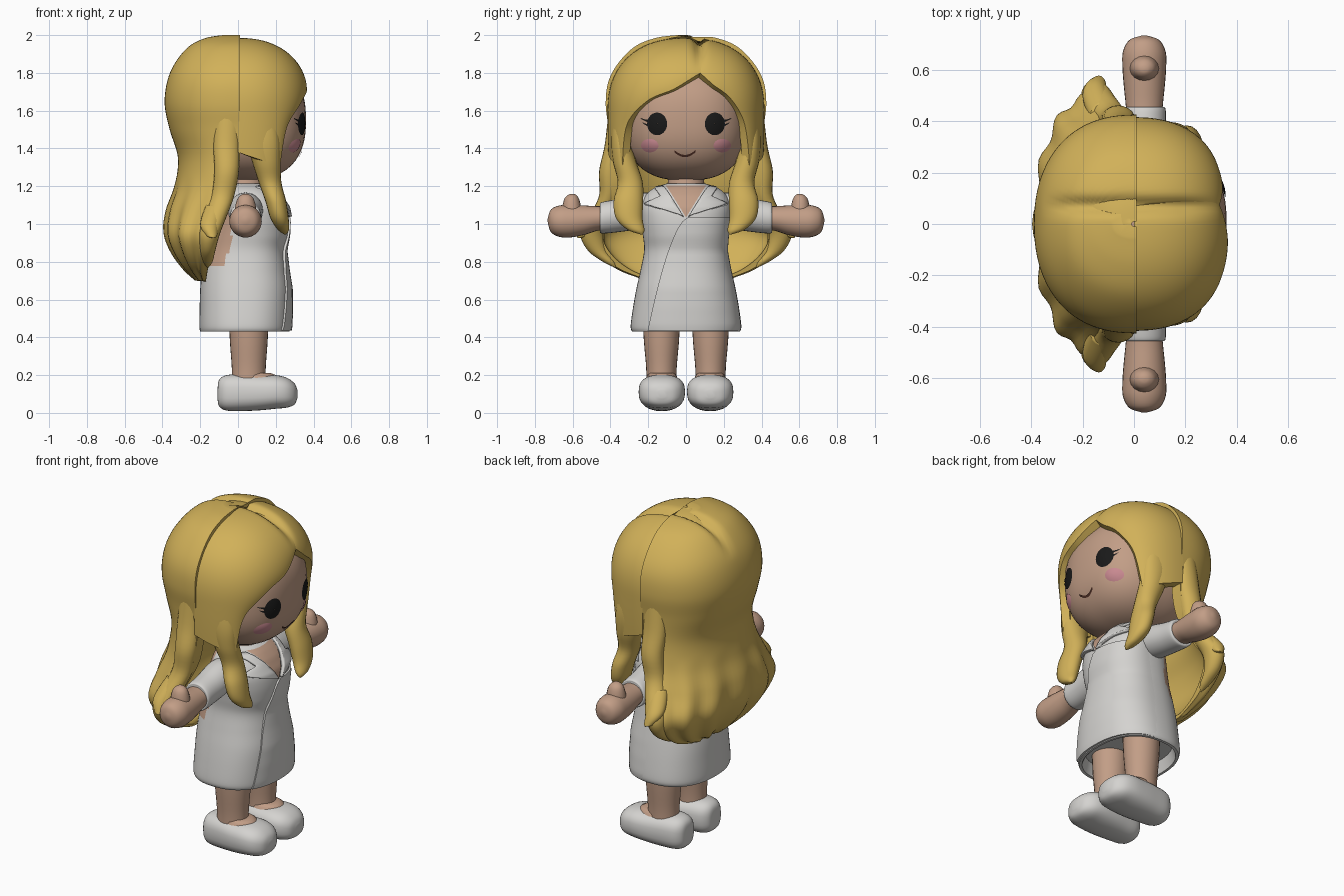
import bpy, bmesh
from math import sin, cos, pi, asin, exp
from mathutils import Vector

if "Cube" in bpy.data.objects:
    bpy.data.objects.remove(bpy.data.objects["Cube"])

def material(name, r, g, b):
    m = bpy.data.materials.new(name)
    m.diffuse_color = (r, g, b, 1)
    m.use_nodes = True
    m.node_tree.nodes["Principled BSDF"].inputs["Base Color"].default_value = m.diffuse_color
    return m

HAIR = material("golden hair", .64, .44, .10)
SKIN = material("skin", .54, .34, .24)
WHITE = material("white cloth", .66, .65, .63)
BLACK = material("black", .01, .01, .01)
PINK = material("cheek pink", .58, .25, .28)
MOUTH = material("mouth brown", .08, .03, .02)

def finish(name, bm, mats):
    me = bpy.data.meshes.new(name)
    bm.to_mesh(me)
    bm.free()
    for m in mats:
        me.materials.append(m)
    for p in me.polygons:
        p.use_smooth = True
    ob = bpy.data.objects.new(name, me)
    bpy.context.collection.objects.link(ob)
    bpy.context.view_layer.objects.active = ob
    ob.select_set(True)
    bpy.ops.object.shade_smooth_by_angle(angle=.9)
    ob.select_set(False)
    return ob

def loft(name, rings, mat, rule=None, extra=None):
    """Skin closed rings of points and cap both ends."""
    bm = bmesh.new()
    vs = [[bm.verts.new(p) for p in r] for r in rings]
    n = len(vs[0])
    for a, b in zip(vs, vs[1:]):
        for i in range(n):
            bm.faces.new((a[i], a[(i + 1) % n], b[(i + 1) % n], b[i]))
    bm.faces.new(vs[0])
    bm.faces.new(vs[-1])
    bmesh.ops.recalc_face_normals(bm, faces=bm.faces)
    if rule:
        for f in bm.faces:
            f.material_index = int(rule(f.calc_center_median()))
    return finish(name, bm, [mat] + ([extra] if extra else []))

def sheet(name, f, nu, nv, mat, thick=0):
    """Open patch of f(u, v), turned to face +x."""
    bm = bmesh.new()
    vs = [[bm.verts.new(f(i / nu, j / nv)) for j in range(nv + 1)] for i in range(nu + 1)]
    for i in range(nu):
        for j in range(nv):
            bm.faces.new((vs[i][j], vs[i + 1][j], vs[i + 1][j + 1], vs[i][j + 1]))
    bm.normal_update()
    if sum(q.normal.x * q.calc_area() for q in bm.faces) < 0:
        bmesh.ops.reverse_faces(bm, faces=bm.faces)
    ob = finish(name, bm, [mat])
    if thick:
        m = ob.modifiers.new("thickness", 'SOLIDIFY')
        m.thickness, m.offset = thick, -1
    return ob

def at(keys, t):
    """Catmull-Rom value of the key tuples at t in 0..1."""
    s = t * (len(keys) - 1)
    i = min(int(s), len(keys) - 2)
    u = s - i
    k = [keys[max(0, min(len(keys) - 1, i + d))] for d in (-1, 0, 1, 2)]
    return [.5 * (2 * b + (c - a) * u + (2 * a - 5 * b + 4 * c - d) * u * u
                  + (3 * b - a - 3 * c + d) * u ** 3) for a, b, c, d in zip(*k)]

def smooth(keys, n):
    return [at(keys, i / n) for i in range(n + 1)]

def ell(c, a, b, n=28):
    """Ellipse round c spanned by the vectors a and b."""
    c, a, b = Vector(c), Vector(a), Vector(b)
    return [c + a * cos(2 * pi * i / n) + b * sin(2 * pi * i / n) for i in range(n)]

def spow(v, e):
    return abs(v) ** e * (1 if v >= 0 else -1)

# Head: slightly squared ellipsoid
HC, HR, P = Vector((.03, 0, 1.55)), (.33, .33, .32), 2.5
bm = bmesh.new()
bmesh.ops.create_uvsphere(bm, u_segments=48, v_segments=32, radius=1)
for v in bm.verts:
    k = sum(abs(c) ** P for c in v.co) ** (-1 / P)
    v.co = HC + Vector([c * k * r for c, r in zip(v.co, HR)])
finish("head", bm, [SKIN])

def on_face(y, z, off=.006):
    q = 1 - abs(y / HR[1]) ** P - abs((z - HC.z) / HR[2]) ** P
    return (HC.x + HR[0] * max(q, 0) ** (1 / P) + off, y, z)

# Eyes, lashes, cheeks and mouth as thin plates on the face
def disc(name, y, z, ry, rz, mat):
    sheet(name, lambda u, v: on_face(y + ry * max(v, .02) * cos(2 * pi * u),
                                     z + rz * max(v, .02) * sin(2 * pi * u),
                                     .003 + .006 * (1 - v * v)), 28, 6, mat)

for s in (-1, 1):
    disc("eye", s * .153, 1.53, .053, .06, BLACK)
    disc("cheek", s * .192, 1.415, .046, .036, PINK)
    for dz, ln in ((.015, .05), (-.008, .04)):
        sheet("eyelash", lambda u, v: on_face(s * (.19 + ln * u),
              1.53 + dz + .015 * u * u + (v - .5) * .016 * (1 - .8 * u)), 6, 2, BLACK)
sheet("mouth", lambda u, v: on_face(-.006 + (u - .5) * .11,
      1.36 + .1 * (u - .5) ** 2 + (v - .5) * .012), 16, 2, MOUTH)

# Neck and necklace
loft("neck", [ell((.04, 0, z), (r, 0, 0), (0, r, 0)) for z, r in ((1.08, .13), (1.18, .10), (1.3, .09))], SKIN)
bpy.ops.mesh.primitive_torus_add(major_radius=.115, minor_radius=.009, major_segments=40,
                                 minor_segments=8, location=(.05, 0, 1.195), rotation=(0, .2, 0))
bpy.context.object.name = "necklace"
bpy.context.object.data.materials.append(WHITE)

# Dress body: keys are z, back x, front x, half width
DRESS = [(.43, -.2, .272, .285), (.46, -.205, .277, .293), (.56, -.203, .28, .28), (.66, -.2, .278, .262),
         (.76, -.19, .262, .24), (.86, -.17, .25, .222), (.94, -.15, .265, .228), (1.02, -.13, .268, .237),
         (1.09, -.11, .255, .238), (1.15, -.09, .22, .215), (1.19, -.07, .18, .17), (1.215, -.04, .14, .1)]

def dress_at(z):
    for a, b in zip(DRESS, DRESS[1:]):
        if z <= b[0]:
            break
    t = min(1, max(0, (z - a[0]) / (b[0] - a[0])))
    return [p + (q - p) * t for p, q in zip(a, b)]

def dress_pt(z, th, off=0, key=None):
    _, xb, xf, w = key or dress_at(z)
    c, r = (xb + xf) / 2, (xf - xb) / 2
    return (c + (r + off) * spow(cos(th), .85), (w + off) * spow(sin(th), .85), z)

def dress_front(y, z, off):
    w = dress_at(z)[3]
    return dress_pt(z, asin(spow(max(-.97, min(.97, y / w)), 1 / .85)), off)

hem = [(.5, -.17, .245, .25), (.43, -.185, .258, .268)]
rings = [[dress_pt(k[0], 2 * pi * i / 72, 0, k) for i in range(72)] for k in hem + smooth(DRESS, 66)]
loft("dress", rings, WHITE,
     lambda c: c.z > .77 and c.x < -.03 - .06 * max(0, (1 - c.z) / .24) ** 2, SKIN)

# Wrapped front panel with a diagonal edge
rows = []
for i in range(31):
    z = .435 + .6 * i / 30
    y0 = .01 - .205 * (1 - i / 30) ** .6
    a0 = asin(spow(y0 / dress_at(z)[3], 1 / .85))
    ths = [a0 + (1.5 - a0) * j / 20 for j in range(21)]
    rows.append([dress_pt(z, t, .012 * (1 - (j / 20) ** 3)) for j, t in enumerate(ths)]
                + [dress_pt(z, t, -.02) for t in reversed(ths)])
loft("wrap_panel", rows, WHITE)

# Neckline and collar lapels
sheet("neckline", lambda u, v: dress_front((2 * u - 1) * .6 * .17 * v, 1.035 + .17 * v, .008), 12, 14, SKIN)
for s in (-1, 1):
    def lapel(u, v):
        a = Vector((.012, 1.04)).lerp(Vector((.105, 1.205)), v)
        b = Vector((.09, 1.085)).lerp(Vector((.15, 1.2)), v) if v > .5 else \
            Vector((.03, 1.05)).lerp(Vector((.205, 1.11)), v * 2)
        p = a.lerp(b, u)
        return dress_front(s * p.x, p.y, .022)
    sheet("collar_lapel", lapel, 8, 16, WHITE, .018)

for s in (-1, 1):
    # Arms: keys are y, z, x radius, z radius
    def limb(name, keys, mat, n=24):
        loft(name, [ell((.04, s * y, z), (a, 0, 0), (0, 0, b)) for y, z, a, b in smooth(keys, n)], mat)
    limb("sleeve", [(.14, 1.08, .09, .08), (.24, 1.07, .092, .095), (.36, 1.045, .085, .088),
                    (.445, 1.033, .083, .083), (.455, 1.033, .07, .07)], WHITE)
    limb("arm", [(.36, 1.035, .065, .062), (.46, 1.03, .072, .064), (.54, 1.02, .08, .078),
                 (.61, 1.015, .085, .086), (.67, 1.015, .083, .083), (.715, 1.017, .058, .06), (.732, 1.02, .01, .01)], SKIN)
    loft("thumb", [ell((.04, s * y, z), (r, 0, 0), (0, r * .9, 0), 16) for y, z, r in
                   smooth([(.6, 1.03, .06), (.605, 1.09, .055), (.605, 1.135, .042), (.603, 1.155, .022), (.602, 1.16, .004)], 14)], SKIN)
    # Legs, feet and shoes
    loft("leg", [ell((.057, s * .13, z), (a, 0, 0), (0, b, 0)) for z, a, b in
                 smooth([(.14, .09, .08), (.24, .09, .081), (.38, .1, .093), (.52, .105, .1)], 12)], SKIN)
    loft("foot", [ell((.1, s * .128, z), (a, 0, 0), (0, b, 0)) for z, a, b in
                  ((.15, .12, .09), (.2, .1, .078), (.212, .07, .06))], SKIN)
    shoe = [(-.108, .07, .13, .02), (-.1, .035, .175, .06), (-.06, .012, .2, .092), (.03, .01, .205, .108),
            (.12, .014, .202, .119), (.2, .022, .2, .122), (.26, .028, .185, .107), (.3, .045, .155, .07), (.315, .08, .12, .02)]
    loft("shoe", [[(x, s * .128 + w * spow(cos(2 * pi * i / 32), .8),
                    (a + b) / 2 + (b - a) / 2 * spow(sin(2 * pi * i / 32), .75)) for i in range(32)]
                  for x, a, b, w in smooth(shoe, 32)], WHITE)

# Back hair: crescent rings, keys are z, half width, back x, edge x
BACK = [(2.0, .05, -.08, .01), (1.985, .16, -.17, .01), (1.94, .27, -.26, .01), (1.85, .36, -.335, .01),
        (1.75, .412, -.376, .01), (1.63, .425, -.388, .01), (1.5, .41, -.362, .01), (1.35, .405, -.318, .01),
        (1.2, .42, -.335, -.01), (1.07, .46, -.375, -.06), (.95, .51, -.382, -.12), (.85, .47, -.345, -.14),
        (.76, .36, -.28, -.16), (.70, .2, -.215, -.17)]

def parting(p):
    x, y, z = p
    return (x, y, z - .035 * exp(-((y - .07) / .03) ** 2) * max(0, min(1, (z - 1.8) / .15)))

rings = []
for z, w, xb, xe in smooth(BACK, 80):
    ripple = .012 * max(0, min(1, (1.25 - z) / .25))
    outer, inner = [], []
    for j in range(49):
        a = -pi / 2 + pi * j / 48
        d = ripple * cos(14 * a)
        outer.append(parting((xe - (xe - xb + d) * cos(a) ** .85, (w + d) * spow(sin(a), .9), z)))
        wi, di = max(.01, w - .07), max(.005, xe - xb - .07)
        inner.append((xe - di * cos(a) ** .85, wi * spow(sin(a), .9), z - .004))
    rings.append(outer + inner[::-1])
loft("back_hair", rings, HAIR)

# Front hair: two halves swept from the crown seam to the hairline
def on_scalp(p, k):
    x, y, dz = p[0], p[1], p[2] - 1.6
    q = .3 if dz < 0 else 1
    n = (abs(x / .39) ** 2.3 + abs(y / .415) ** 2.3 + abs(dz * q / .385) ** 2.3) ** (-1 / 2.3) * k
    return parting((x * n, y * n, 1.6 + (dz if dz < 0 else dz * n)))

SEAM = [(0, .07, 1.98), (0, .2, 1.94), (0, .33, 1.83), (0, .4, 1.62), (0, .39, 1.38)]
LINES = {-1: [(.33, .078, 1.8), (.36, -.06, 1.715), (.33, -.2, 1.65), (.25, -.3, 1.52), (.21, -.32, 1.3)],
         1: [(.33, .072, 1.8), (.33, .14, 1.73), (.3, .22, 1.66), (.25, .29, 1.53), (.21, .32, 1.3)]}
for s, line in LINES.items():
    seam = [SEAM[0]] + [(x, s * y, z) for x, y, z in SEAM[1:]]
    if s < 0:
        seam[1] = (0, -.12, 1.97)
    rings = []
    for i in range(41):
        a, b = Vector(at(seam, i / 40)), Vector(at(line, i / 40))
        pts = [a.lerp(b, j / 24) for j in range(25)]
        rings.append([on_scalp(p, 1 - .03 * (j / 24) ** 8) for j, p in enumerate(pts)]
                     + [on_scalp(p, .86) for p in reversed(pts)])
    loft("front_hair", rings, HAIR)

# Loose wavy locks: keys are x, y, z, x radius, y radius
LOCKS = {"front_lock": [(.12, .34, 1.62, .07, .04), (.13, .345, 1.45, .09, .052), (.15, .325, 1.33, .075, .062),
                        (.17, .295, 1.22, .06, .066), (.2, .305, 1.12, .055, .078), (.22, .3, 1.03, .048, .07),
                        (.24, .265, .97, .03, .045), (.25, .235, .945, .005, .006)],
         "side_lock": [(-.05, .36, 1.6, .07, .05), (-.06, .38, 1.42, .07, .05), (-.06, .405, 1.28, .065, .055),
                       (-.08, .41, 1.15, .06, .05), (-.12, .455, 1.04, .06, .06), (-.15, .495, .95, .055, .065),
                       (-.16, .47, .86, .04, .05), (-.16, .41, .8, .025, .03), (-.16, .375, .77, .004, .004)],
         "tip_lock": [(-.12, .42, 1.1, .05, .05), (-.15, .5, 1.0, .05, .05), (-.14, .545, .94, .03, .03),
                      (-.13, .57, .925, .004, .004)]}
for s in (-1, 1):
    for name, keys in LOCKS.items():
        loft(name, [ell((x, s * y, z), (a, 0, 0), (0, b, 0), 20) for x, y, z, a, b in smooth(keys, 36)], HAIR)
